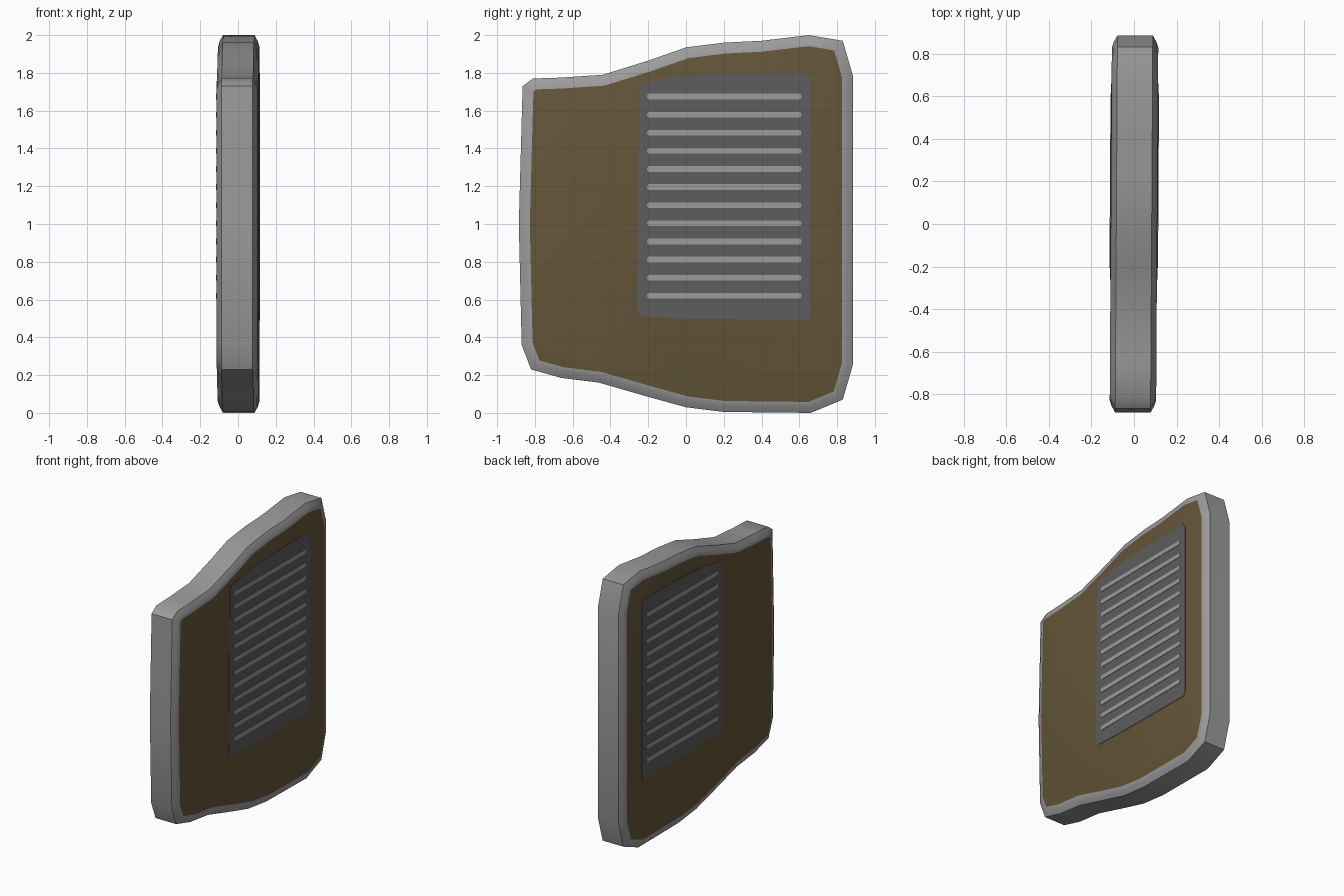
import bpy, bmesh, math
from mathutils import Vector

if "Cube" in bpy.data.objects:
    bpy.data.objects.remove(bpy.data.objects["Cube"])

SKEW = 0.006  # the panel is turned very slightly about z


def material(name, rgb):
    m = bpy.data.materials.new(name)
    m.diffuse_color = (*rgb, 1)
    m.use_nodes = True
    m.node_tree.nodes["Principled BSDF"].inputs["Base Color"].default_value = m.diffuse_color
    return m


GREY = material("light grey", (0.33, 0.33, 0.33))
BROWN = material("dark brown", (0.125, 0.09, 0.04))
DARK = material("dark grey", (0.11, 0.11, 0.11))


def inset(pts, d):
    """Move a counter-clockwise outline inwards by d."""
    out, n = [], len(pts)
    for i in range(n):
        p = Vector(pts[i])
        a = (p - Vector(pts[i - 1])).normalized()
        b = (Vector(pts[(i + 1) % n]) - p).normalized()
        na, nb = Vector((-a.y, a.x)), Vector((-b.y, b.x))
        m = (na + nb).normalized()
        out.append(p + m * d / max(m.dot(na), 0.5))
    return out


def loft(name, outline, rings, mats, cap_mat=0, angle=35):
    """Loft (inset, x) rings of a y-z outline and cap both ends."""
    bm = bmesh.new()
    loops = [[bm.verts.new((x + SKEW * y, y, z)) for y, z in inset(outline, d)]
             for d, x in rings]
    n = len(outline)
    for a, b in zip(loops, loops[1:]):
        for i in range(n):
            j = (i + 1) % n
            bm.faces.new((a[i], a[j], b[j], b[i]))
    for lp in (loops[0][::-1], loops[-1]):
        bm.faces.new(lp).material_index = cap_mat
    bmesh.ops.recalc_face_normals(bm, faces=bm.faces)
    me = bpy.data.meshes.new(name)
    bm.to_mesh(me)
    bm.free()
    ob = bpy.data.objects.new(name, me)
    bpy.context.collection.objects.link(ob)
    for m in mats:
        me.materials.append(m)
    bpy.ops.object.select_all(action='DESELECT')
    ob.select_set(True)
    bpy.context.view_layer.objects.active = ob
    bpy.ops.object.shade_smooth_by_angle(angle=math.radians(angle))
    return ob


# panel body: grey rim with brown faces
outline = [(-0.885, 1.0), (-0.87, 0.36), (-0.82, 0.23), (-0.66, 0.185),
           (-0.46, 0.16), (-0.2, 0.085), (0, 0.03), (0.2, 0.005),
           (0.66, 0), (0.83, 0.07), (0.885, 0.26), (0.885, 1.78),
           (0.83, 1.97), (0.65, 2.0), (0.4, 1.97), (0.2, 1.96),
           (0, 1.935), (-0.2, 1.865), (-0.44, 1.79), (-0.66, 1.775),
           (-0.81, 1.77), (-0.865, 1.73)]
half = [(0, 0.083), (0.03, 0.1), (0.058, 0.109)]
rings = [(d, -x) for d, x in reversed(half)] + half
loft("panel_body", outline, rings, [GREY, BROWN], cap_mat=1)

# vent plate and slats on both faces
vent = [(-0.25, 1.71), (-0.23, 1.745), (0, 1.785), (0.2, 1.795), (0.64, 1.8),
        (0.66, 1.77), (0.66, 0.51), (0.64, 0.49), (0, 0.5), (-0.23, 0.51),
        (-0.26, 0.535)][::-1]
for side, s in (("right", 1), ("left", -1)):
    loft("vent_plate_" + side, vent, [(0, s * 0.107), (0, s * 0.1115)], [DARK])
    for k in range(12):
        z = 0.62 + k * (1.675 - 0.62) / 11
        slat = [(-0.207, z), (-0.2, z - 0.015), (0.605, z - 0.015),
                (0.612, z), (0.605, z + 0.015), (-0.2, z + 0.015)]
        loft(f"vent_slat_{side}_{k + 1}", slat,
             [(0, s * 0.110), (0, s * 0.114)], [GREY])
